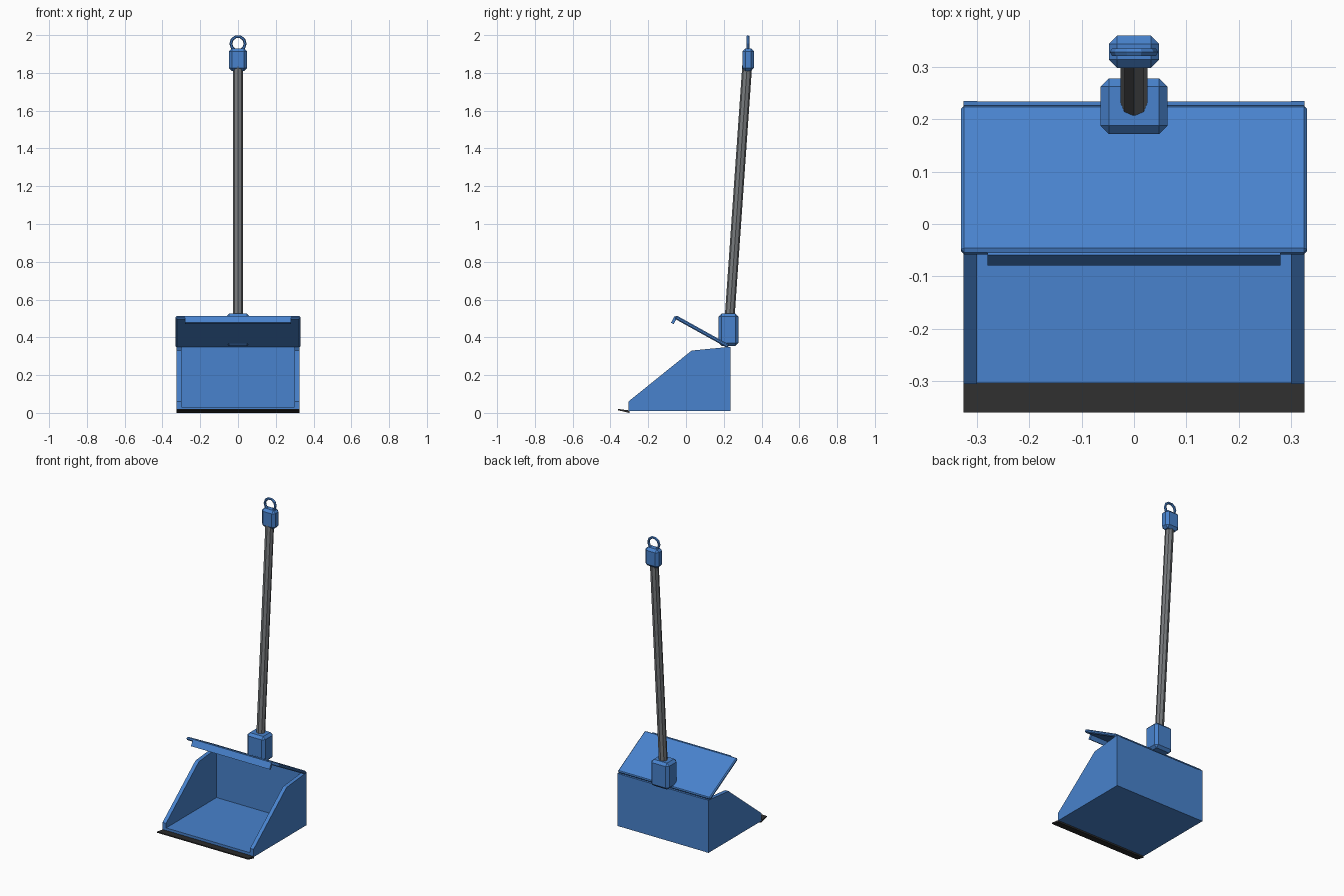
import bpy, bmesh, math
from mathutils import Vector, Matrix

if "Cube" in bpy.data.objects:
    bpy.data.objects.remove(bpy.data.objects["Cube"])


def material(name, rgb):
    m = bpy.data.materials.new(name)
    m.diffuse_color = (*rgb, 1)
    m.use_nodes = True
    m.node_tree.nodes["Principled BSDF"].inputs["Base Color"].default_value = m.diffuse_color
    return m


BLUE = material("blue plastic", (0.065, 0.225, 0.61))
GREY = material("grey metal", (0.19, 0.2, 0.21))
BLACK = material("black rubber", (0.027, 0.027, 0.027))


def finish(name, bm, mat):
    bmesh.ops.recalc_face_normals(bm, faces=bm.faces)
    me = bpy.data.meshes.new(name)
    bm.to_mesh(me)
    bm.free()
    me.materials.append(mat)
    ob = bpy.data.objects.new(name, me)
    bpy.context.collection.objects.link(ob)
    return ob


def box(name, lo, hi, mat, bevel=0, matrix=Matrix()):
    """Box between two corners, chamfered, then placed by a matrix."""
    lo, hi = Vector(lo), Vector(hi)
    bm = bmesh.new()
    bmesh.ops.create_cube(bm, size=1)
    for v in bm.verts:
        v.co = (lo + hi) / 2 + v.co * (hi - lo)
    if bevel:
        bmesh.ops.bevel(bm, geom=bm.edges[:], offset=bevel, segments=1,
                        affect='EDGES')
    bm.transform(matrix)
    return finish(name, bm, mat)


def extrude_x(name, profile, x0, x1, mat):
    """Side-view (y, z) profile extruded from x0 to x1."""
    bm = bmesh.new()
    f = bm.faces.new([bm.verts.new((x0, y, z)) for y, z in profile])
    ext = bmesh.ops.extrude_face_region(bm, geom=[f])["geom"]
    bmesh.ops.translate(bm, vec=(x1 - x0, 0, 0),
                        verts=[e for e in ext if isinstance(e, bmesh.types.BMVert)])
    return finish(name, bm, mat)


# Pan: floor, back and sloping side walls
W, T = 0.325, 0.025
box("floor", (-W + T, -0.303, 0.01), (W - T, 0.234, 0.03), BLUE)
box("back_wall", (-W + T, 0.21, 0.03), (W - T, 0.234, 0.348), BLUE)
side = [(-0.305, 0.01), (0.235, 0.01), (0.235, 0.35), (0.03, 0.33), (-0.305, 0.06)]
extrude_x("side_wall_left", side, -W, -W + T, BLUE)
extrude_x("side_wall_right", side, W - T, W, BLUE)

# Rubber lip along the front edge
extrude_x("rubber_lip", [(-0.36, 0.014), (-0.36, 0.021), (-0.3, 0.013), (-0.3, 0.0)],
          -W, W, BLACK)

# Open lid with a turned-down front rim
tilt = Matrix.Translation((0, 0.084, 0.43)) @ Matrix.Rotation(math.radians(-29), 4, 'X')
box("lid", (-0.33, -0.16, -0.01), (0.33, 0.16, 0.01), BLUE, 0.006, tilt)
box("lid_rim", (-0.28, -0.166, -0.038), (0.28, -0.15, 0.004), BLUE, 0, tilt)

# Handle socket, pole and grip
box("handle_socket", (-0.064, 0.172, 0.355), (0.064, 0.278, 0.525), BLUE, 0.016)
a, b = Vector((0, 0.228, 0.46)), Vector((0, 0.324, 1.84))
bm = bmesh.new()
bmesh.ops.create_cone(bm, cap_ends=True, segments=8, radius1=0.026, radius2=0.026,
                      depth=(b - a).length)
bm.transform(Matrix.Translation((a + b) / 2)
             @ Matrix.Rotation(-math.atan2(b.y - a.y, b.z - a.z), 4, 'X'))
finish("pole", bm, GREY)
box("grip", (-0.048, 0.298, 1.81), (0.048, 0.36, 1.93), BLUE, 0.016)

# Hanging ring
bpy.ops.mesh.primitive_torus_add(major_segments=10, minor_segments=6,
                                 major_radius=0.038, minor_radius=0.008,
                                 location=(0, 0.328, 1.955),
                                 rotation=(math.pi / 2, 0, 0))
ring = bpy.context.object
ring.name = "hanging_ring"
ring.data.materials.append(BLUE)
